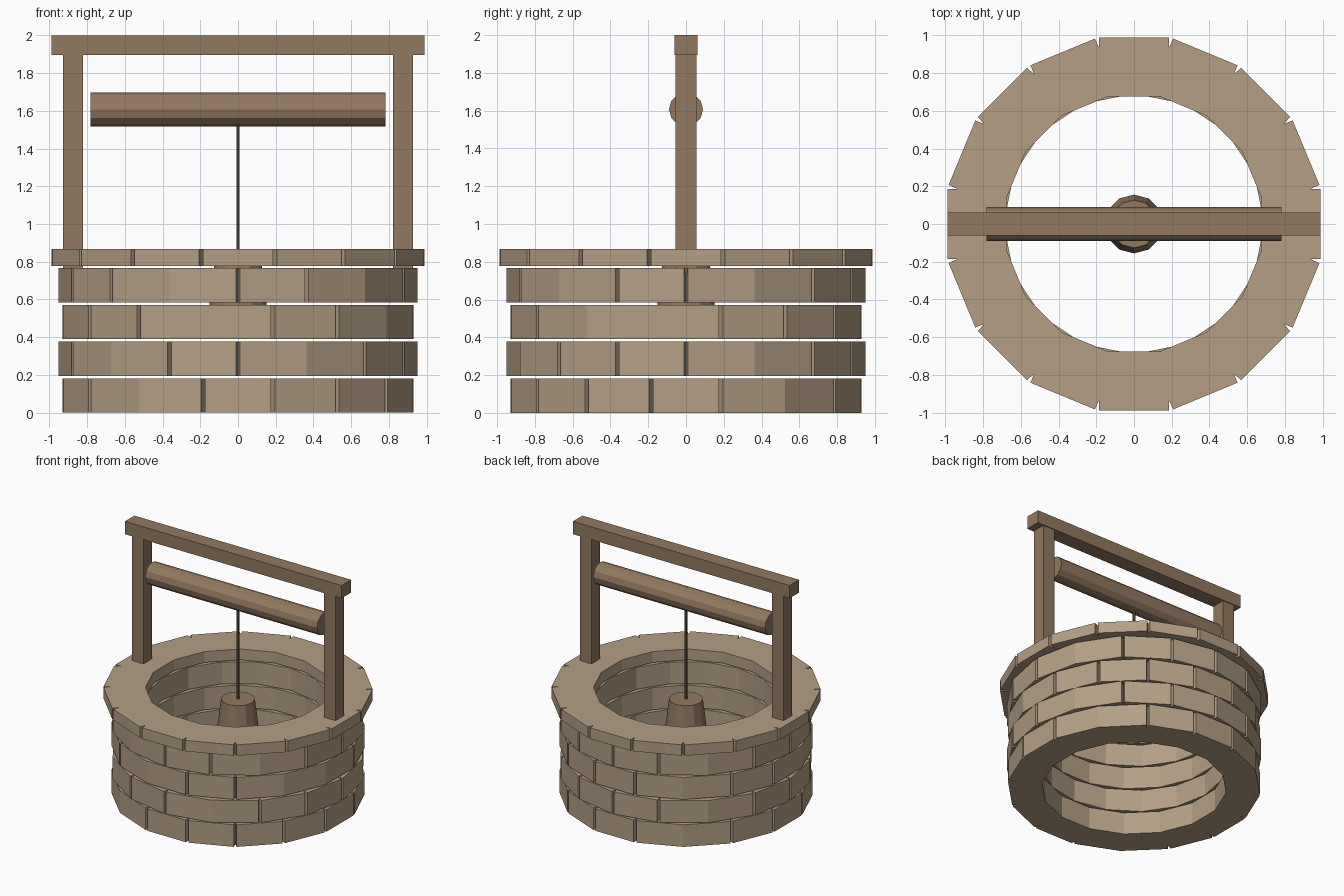
import bpy, bmesh
from math import sin, cos, pi, radians
from mathutils import Matrix

if "Cube" in bpy.data.objects:
    bpy.data.objects.remove(bpy.data.objects["Cube"])

N = 16           # sides of every stone ring
INNER = 0.69


def material(name, rgb):
    m = bpy.data.materials.new(name)
    m.diffuse_color = (*rgb, 1)
    m.use_nodes = True
    m.node_tree.nodes["Principled BSDF"].inputs["Base Color"].default_value = m.diffuse_color
    return m


stone = material("stone", (0.46, 0.345, 0.23))
wood = material("wood", (0.29, 0.19, 0.115))
cord = material("cord", (0.12, 0.08, 0.05))


def finish(bm, name, mat):
    bmesh.ops.recalc_face_normals(bm, faces=bm.faces)
    me = bpy.data.meshes.new(name)
    bm.to_mesh(me)
    bm.free()
    me.materials.append(mat)
    ob = bpy.data.objects.new(name, me)
    bpy.context.collection.objects.link(ob)
    return ob


def stone_ring(name, z0, z1, radius, offset, plain=()):
    """Ring of stones; each corner gets a V joint unless listed in plain."""
    bm = bmesh.new()

    def pt(r, a):
        return r * sin(a), -r * cos(a)   # angle 0 faces the front

    for k in range(N):
        a, b = ((k + j + offset) * 2 * pi / N for j in (0, 1))
        d = radians(0.65)
        pts = [pt(INNER, a)]
        pts += [pt(radius, a)] if k in plain else [pt(radius - 0.05, a), pt(radius, a + d)]
        pts += [pt(radius, b)] if (k + 1) % N in plain else [pt(radius, b - d), pt(radius - 0.05, b)]
        pts += [pt(INNER, b)]
        low = [bm.verts.new((x, y, z0)) for x, y in pts]
        high = [bm.verts.new((x, y, z1)) for x, y in pts]
        bm.faces.new(low[::-1])
        bm.faces.new(high)
        # outer faces between the two radial ends, plus the inner wall
        n = len(pts)
        for i in list(range(1, n - 2)) + [n - 1]:
            j = (i + 1) % n
            bm.faces.new((low[i], low[j], high[j], high[i]))
    bmesh.ops.remove_doubles(bm, verts=bm.verts, dist=0.0005)
    return finish(bm, name, mat=stone)


def box(name, x, y, z):
    bm = bmesh.new()
    bmesh.ops.create_cube(bm, size=1)
    for v in bm.verts:
        v.co = [lo + (c + 0.5) * (hi - lo) for c, (lo, hi) in zip(v.co, (x, y, z))]
    return finish(bm, name, wood)


def cone(name, r_low, r_high, length, sides, matrix, mat):
    bm = bmesh.new()
    bmesh.ops.create_cone(bm, cap_ends=True, segments=sides, radius1=r_low,
                          radius2=r_high, depth=length, matrix=matrix)
    return finish(bm, name, mat)


# Stone wall courses with staggered joints, and the wider rim
courses = [(0.945, 0.5, {5, 9, 14}), (0.95, 0, {1, 5, 10, 14}),
           (0.945, 0.5, {2, 3, 9, 12, 15}), (0.95, 0, {2, 5, 10, 15})]
for i, (r, off, plain) in enumerate(courses):
    z = i * 0.195
    stone_ring(f"wall_course_{i + 1}", z, z + 0.182, r, off, plain)
stone_ring("rim_stones", 0.778, 0.868, 1.004, 0.5)

# Timber frame
for side, s in (("left", -1), ("right", 1)):
    box(f"{side}_post", sorted((s * 0.822, s * 0.928)), (-0.055, 0.055), (0.735, 1.9))
box("cross_beam", (-0.988, 0.988), (-0.062, 0.062), (1.895, 2.0))

# Winding roller, rope and bucket
cone("roller", 0.09, 0.09, 1.565, 12,
     Matrix.Translation((0, 0, 1.607)) @ Matrix.Rotation(pi / 2, 4, 'Y'), wood)
cone("rope", 0.01, 0.01, 0.80, 6, Matrix.Translation((0, 0, 1.16)), cord)
cone("bucket", 0.156, 0.127, 0.24, 12, Matrix.Translation((0, 0, 0.66)), wood)
